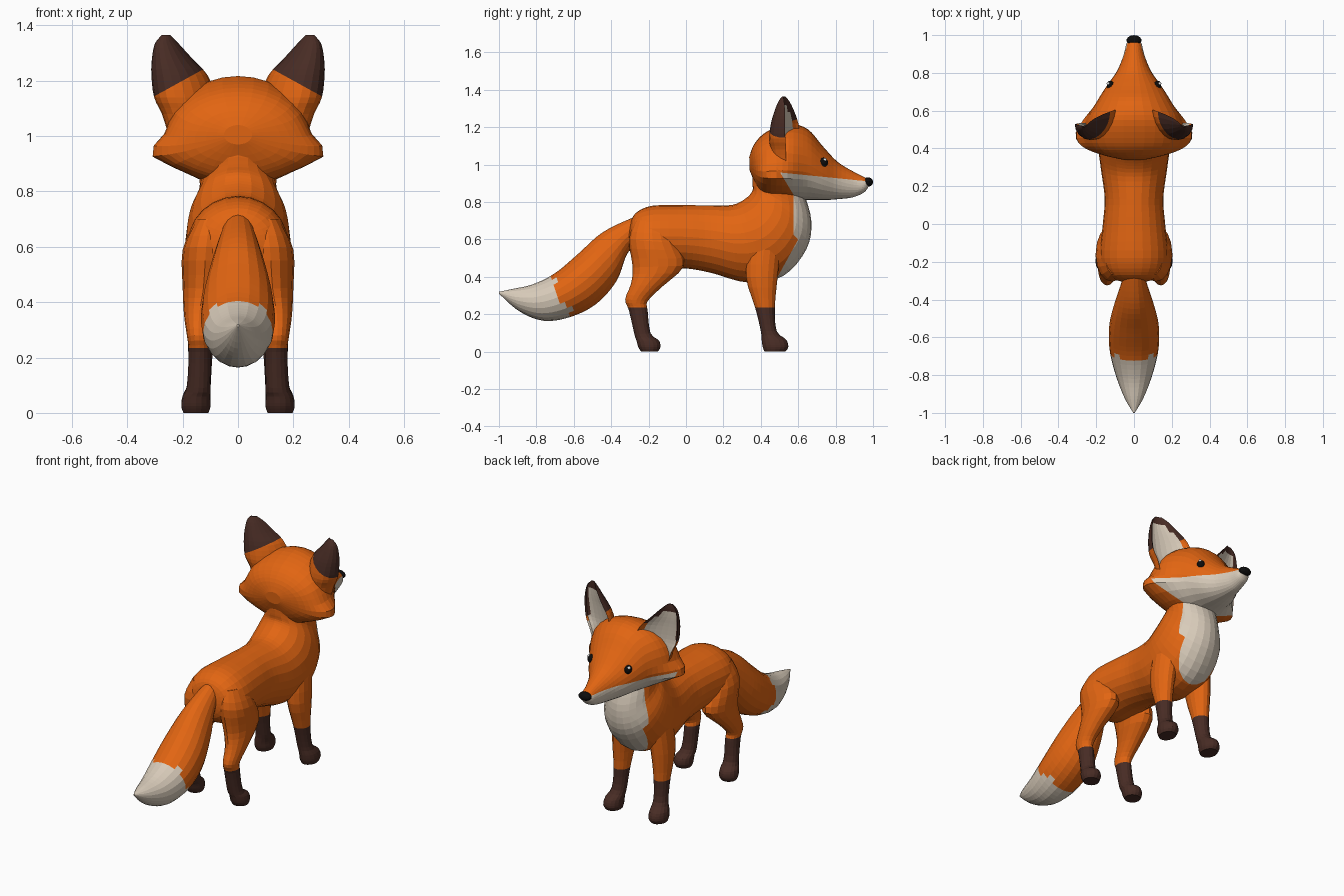
import bpy, bmesh
from math import sin, cos, pi, exp
from mathutils import Vector, Matrix

cube = bpy.data.objects.get("Cube")
if cube:
    bpy.data.objects.remove(cube)


def material(name, colour):
    mat = bpy.data.materials.new(name)
    mat.use_nodes = True
    mat.diffuse_color = (*colour, 1)
    mat.node_tree.nodes["Principled BSDF"].inputs["Base Color"].default_value = (*colour, 1)
    return mat


orange = material("orange fur", (.76, .13, .006))
cream = material("cream fur", (.69, .6, .49))
brown = material("dark brown fur", (.065, .025, .018))
black = material("black", (.004, .004, .004))
white = material("eye highlight", (.9, .9, .9))


def smooth_rows(rows, steps):
    """Resample key rows along a smooth curve that passes through them."""
    out = []
    last = len(rows) - 1
    for i in range(last):
        quad = [rows[max(i - 1, 0)], rows[i], rows[i + 1], rows[min(i + 2, last)]]
        for s in range(steps):
            t = s / steps
            out.append([b + t / 2 * (c - a + t * (2 * a - 5 * b + 4 * c - d + t * (3 * (b - c) + d - a)))
                        for a, b, c, d in zip(*quad)])
    return out + [list(rows[-1])]


def finish(name, bm, mats, rule=None, mirror=False):
    bmesh.ops.recalc_face_normals(bm, faces=bm.faces)
    if rule:
        for face in bm.faces:
            face.material_index = rule(face.calc_center_median())
    mesh = bpy.data.meshes.new(name)
    bm.to_mesh(mesh)
    bm.free()
    for mat in mats:
        mesh.materials.append(mat)
    obj = bpy.data.objects.new(name, mesh)
    bpy.context.collection.objects.link(obj)
    if mirror:
        mod = obj.modifiers.new("mirror", "MIRROR")
        mod.use_mirror_merge = False
    return obj


def skin(rings):
    """Bridge closed rings of points and cap both ends."""
    bm = bmesh.new()
    loops = [[bm.verts.new(p) for p in ring] for ring in rings]
    n = len(loops[0])
    for low, high in zip(loops, loops[1:]):
        for i in range(n):
            j = (i + 1) % n
            bm.faces.new((low[i], low[j], high[j], high[i]))
    bm.faces.new(loops[0])
    bm.faces.new(loops[-1])
    return bm


def loft(rows, sides=20, steps=3):
    """Each row: y, z of one edge, y, z of the opposite edge, half width, x."""
    rings = []
    for ya, za, yb, zb, w, x in smooth_rows(rows, steps):
        ring = []
        for i in range(sides):
            a = 2 * pi * i / sides
            k = (1 + sin(a)) / 2
            ring.append((x + w * cos(a), yb + (ya - yb) * k, zb + (za - zb) * k))
        rings.append(ring)
    return skin(rings)


def cut(bm, point, normal):
    geom = bm.verts[:] + bm.edges[:] + bm.faces[:]
    bmesh.ops.bisect_plane(bm, geom=geom, plane_co=point, plane_no=normal, dist=.0005)


def ball(name, place, size, mat, mirror=False):
    bm = bmesh.new()
    bmesh.ops.create_uvsphere(bm, u_segments=14, v_segments=9, radius=1,
                              matrix=Matrix.LocRotScale(Vector(place), None, Vector(size)))
    return finish(name, bm, [mat], mirror=mirror)


# Torso and neck, with a cream chest
bm = loft([
    (-.3, .68, -.31, .57, .06, 0),
    (-.27, .74, -.28, .5, .14, 0),
    (-.18, .78, -.18, .45, .18, 0),
    (0, .783, 0, .445, .165, 0),
    (.13, .782, .14, .42, .155, 0),
    (.25, .785, .33, .37, .175, 0),
    (.32, .82, .52, .405, .19, 0),
    (.355, .86, .645, .55, .175, 0),
    (.355, .9, .67, .7, .14, 0),
    (.36, .95, .63, .85, .14, 0),
    (.4, 1, .6, .95, .12, 0)], sides=24, steps=4)
cut(bm, (0, .575, 0), (0, 1, 0))
cut(bm, (0, .6, .6), (0, 1, -.55))
finish("body", bm, [orange, cream],
       lambda c: int(c.y > .575 if c.z > .6 else c.y > .6 - .55 * (.6 - c.z)))

# Tail with a ragged cream tip
bm = loft([
    (-.18, .75, -.22, .6, .04, 0),
    (-.3, .71, -.31, .53, .065, 0),
    (-.45, .635, -.37, .38, .1, 0),
    (-.58, .52, -.48, .255, .13, 0),
    (-.7, .42, -.62, .185, .13, 0),
    (-.82, .36, -.76, .165, .1, 0),
    (-.93, .335, -.89, .215, .055, 0),
    (-1, .32, -1, .31, .004, 0)], steps=5)
finish("tail", bm, [orange, cream],
       lambda c: int(c.y < -.61 - .5 * (c.z - .18) + .02 * cos(70 * c.x)))

# Head with pulled-out cheek tufts and a cream jaw
bm = loft([
    (.338, 1.04, .34, .97, .05, 0),
    (.365, 1.11, .38, .88, .18, 0),
    (.43, 1.175, .43, .83, .245, 0),
    (.55, 1.217, .54, .81, .25, 0),
    (.65, 1.19, .65, .81, .195, 0),
    (.73, 1.1, .73, .81, .145, 0),
    (.81, 1.015, .81, .815, .09, 0),
    (.9, .96, .89, .825, .055, 0),
    (.96, .93, .95, .85, .04, 0),
    (.98, .915, .975, .88, .02, 0)], sides=28, steps=4)
for v in bm.verts:
    v.co.x *= 1 + .36 * exp(-((v.co.z - .93) / .055) ** 2 - ((v.co.y - .46) / .11) ** 2)
cut(bm, (0, .6, .948), (0, .1, 1))
cut(bm, (0, .52, .93), (0, 1, .6))
finish("head", bm, [orange, cream],
       lambda c: int(c.z + .1 * c.y < 1.008 and c.y + .6 * c.z > 1.078))

# Ears: cupped, dark-tipped, cream inside
rows = [  # inner x, outer x, z, front y, depth
    (.1, .25, 1, .56, .09),
    (.08, .275, 1.08, .57, .11),
    (.08, .303, 1.14, .57, .12),
    (.11, .313, 1.22, .565, .105),
    (.165, .311, 1.28, .555, .08),
    (.215, .3, 1.335, .54, .045),
    (.245, .275, 1.365, .525, .01)]
rings = []
SIDES = 20
for inner, outer, z, front, depth in smooth_rows(rows, 3):
    mid, half = (inner + outer) / 2, (outer - inner) / 2
    ring = []
    for i in range(SIDES):
        a = 2 * pi * i / SIDES
        dent = -.4 * sin(a) if a < pi else sin(a)
        ring.append((mid + half * cos(a), front + depth * dent - .35 * half * cos(a), z))
    rings.append(ring)
bm = skin(rings)
cut(bm, (.11, 0, 1.25), (.55, 0, 1))
bm.faces.ensure_lookup_table()
# the cupped front is the side whose surface looks forwards
bmesh.ops.recalc_face_normals(bm, faces=bm.faces)
inside = set()
for face in bm.faces:
    c = face.calc_center_median()
    edge = min(abs(c.x - .313), abs(c.x - .08 - max(0, c.z - 1.19) * .95))
    if face.normal.y > .2 and edge > .022 and c.z < 1.325:
        inside.add(tuple(c))
finish("ears", bm, [orange, brown, cream],
       lambda c: 2 if tuple(c) in inside else int(c.z > 1.25 - .55 * (c.x - .11)), mirror=True)


# Legs with dark stockings
def legs(name, rows):
    bm = loft(rows, sides=16)
    cut(bm, (0, 0, .235), (0, 0, 1))
    finish(name, bm, [orange, brown], lambda c: int(c.z < .235), mirror=True)


legs("front_legs", [
    (.51, .58, .33, .58, .07, .11),
    (.49, .4, .32, .4, .06, .13),
    (.475, .235, .37, .235, .045, .135),
    (.485, .11, .4, .11, .042, .14),
    (.535, .065, .405, .06, .05, .15),
    (.547, .025, .41, .025, .053, .152),
    (.53, 0, .42, 0, .045, .152)])
legs("hind_legs", [
    (-.1, .7, -.27, .7, .05, .1),
    (-.05, .58, -.305, .6, .085, .115),
    (-.01, .46, -.285, .45, .075, .125),
    (-.13, .345, -.295, .36, .055, .14),
    (-.205, .27, -.325, .28, .042, .142),
    (-.205, .22, -.305, .22, .04, .138),
    (-.19, .1, -.275, .09, .043, .142),
    (-.145, .06, -.265, .06, .05, .15),
    (-.137, .025, -.255, .025, .053, .152),
    (-.15, 0, -.24, 0, .045, .152)])

# Eyes and nose
ball("eyes", (.125, .735, 1.012), (.02, .024, .025), black, mirror=True)
ball("eye_highlights", (.136, .743, 1.027), (.009, .009, .009), white, mirror=True)
ball("nose", (0, .973, .907), (.04, .027, .025), black)
